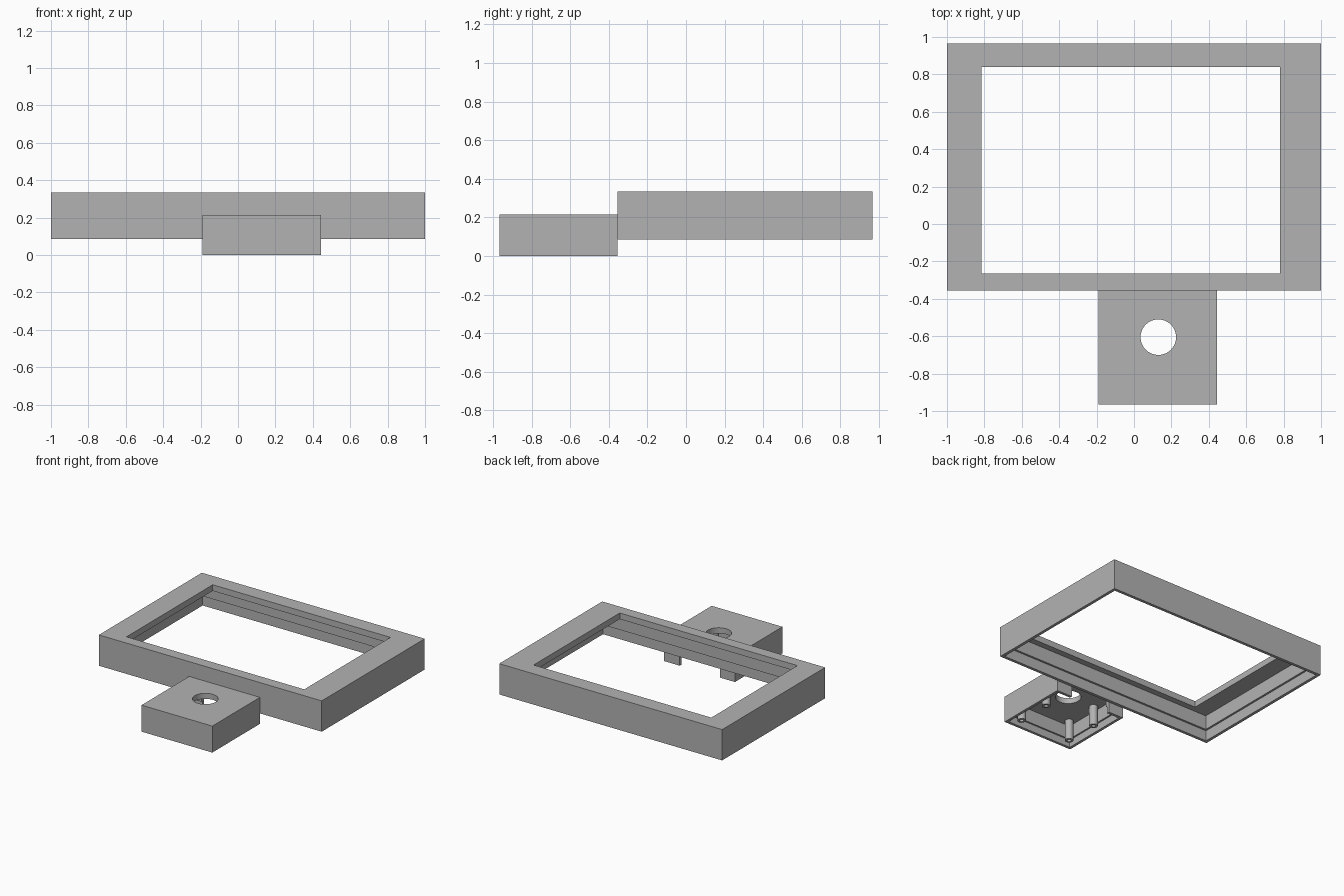
import bpy
import bmesh

cube = bpy.data.objects.get("Cube")
if cube:
    bpy.data.objects.remove(cube, do_unlink=True)

grey = bpy.data.materials.new("plain_grey")
grey.use_nodes = True
grey.diffuse_color = (0.45, 0.45, 0.45, 1)
grey.node_tree.nodes["Principled BSDF"].inputs["Base Color"].default_value = (0.45, 0.45, 0.45, 1)


def finish(name, bm):
    bmesh.ops.recalc_face_normals(bm, faces=bm.faces)
    mesh = bpy.data.meshes.new(name)
    bm.to_mesh(mesh)
    bm.free()
    mesh.materials.append(grey)
    obj = bpy.data.objects.new(name, mesh)
    bpy.context.collection.objects.link(obj)
    return obj


def inset(rect, t):
    x0, x1, y0, y1 = rect
    return (x0 + t, x1 - t, y0 + t, y1 - t)


def rect_shell(name, rings, closed):
    """Skin a series of (rectangle, height) rings; loop round or cap the ends."""
    bm = bmesh.new()
    loops = []
    for (x0, x1, y0, y1), z in rings:
        corners = ((x0, y0), (x1, y0), (x1, y1), (x0, y1))
        loops.append([bm.verts.new((x, y, z)) for x, y in corners])
    pairs = list(zip(loops, loops[1:]))
    if closed:
        pairs.append((loops[-1], loops[0]))
    else:
        bm.faces.new(loops[0])
        bm.faces.new(loops[-1])
    for a, b in pairs:
        for i in range(4):
            j = (i + 1) % 4
            bm.faces.new((a[i], a[j], b[j], b[i]))
    return finish(name, bm)


def cylinder(name, x, y, z0, z1, radius, sides):
    bm = bmesh.new()
    bmesh.ops.create_cone(bm, cap_ends=True, segments=sides,
                          radius1=radius, radius2=radius, depth=z1 - z0)
    bmesh.ops.translate(bm, verts=bm.verts, vec=(x, y, (z0 + z1) / 2))
    return finish(name, bm)


def cut(obj, cutter):
    mod = obj.modifiers.new("cut", "BOOLEAN")
    mod.operation = "DIFFERENCE"
    mod.solver = "EXACT"
    mod.object = cutter
    bpy.context.view_layer.objects.active = obj
    bpy.ops.object.modifier_apply(modifier=mod.name)
    bpy.data.objects.remove(cutter, do_unlink=True)


def smooth(obj):
    bpy.ops.object.select_all(action="DESELECT")
    obj.select_set(True)
    bpy.context.view_layer.objects.active = obj
    bpy.ops.object.shade_smooth_by_angle()


# Screen bezel: hollow underneath, rabbeted wall, thin lip round the window
outer = (-1, 1, -0.355, 0.965)
window = (-0.815, 0.78, -0.265, 0.84)
rect_shell("bezel_frame", [
    (outer, 0.085), (outer, 0.335), (window, 0.335), (window, 0.285),
    (inset(outer, 0.04), 0.285), (inset(outer, 0.04), 0.17),
    (inset(outer, 0.024), 0.17), (inset(outer, 0.024), 0.085)], True)

# Control box: open underneath, with the same rabbeted wall
box = (-0.19, 0.445, -0.965, -0.355)
control_box = rect_shell("control_box", [
    (inset(box, 0.035), 0.17), (inset(box, 0.035), 0.06),
    (inset(box, 0.022), 0.06), (inset(box, 0.022), 0),
    (box, 0), (box, 0.215)], False)

# Round knob hole and the cable notch in the rear wall
cut(control_box, cylinder("hole_cutter", 0.13, -0.605, 0.1, 0.3, 0.095, 48))
notch = (-0.055, 0.305, -0.42, -0.3)
cut(control_box, rect_shell("notch_cutter", [(notch, -0.05), (notch, 0.165)], False))
smooth(control_box)

# Four screw posts with pilot holes
for side, x in (("right", -0.105), ("left", 0.355)):
    for end, y in (("front", -0.875), ("rear", -0.593)):
        post = cylinder(f"{end}_{side}_screw_post", x, y, 0.005, 0.175, 0.032, 24)
        cut(post, cylinder("pilot_cutter", x, y, -0.05, 0.12, 0.015, 16))
        smooth(post)
